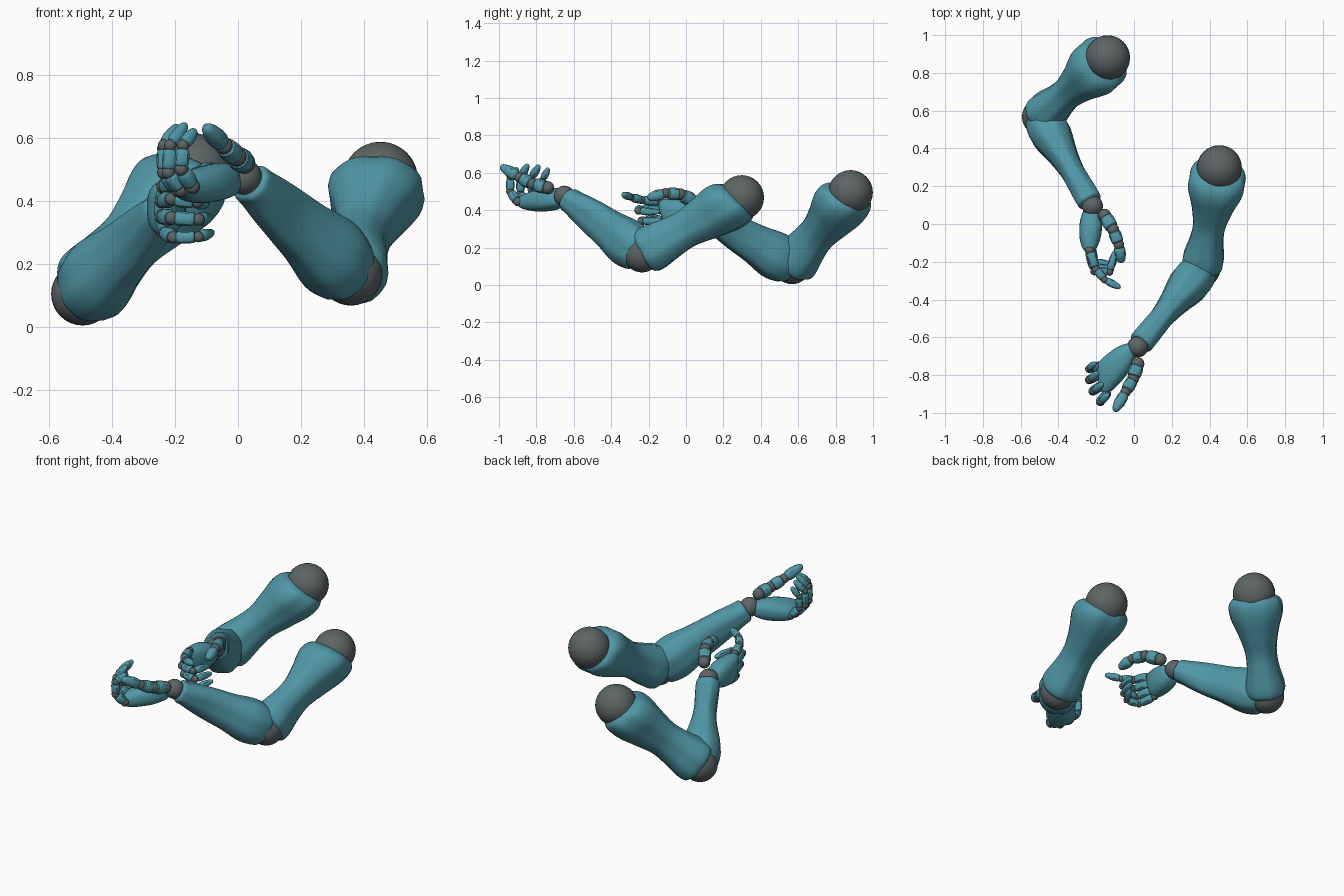
import bpy, bmesh, math
from mathutils import Vector as V

if "Cube" in bpy.data.objects:
    bpy.data.objects.remove(bpy.data.objects["Cube"])


def material(name, col):
    m = bpy.data.materials.new(name)
    m.diffuse_color = (*col, 1)
    m.use_nodes = True
    m.node_tree.nodes["Principled BSDF"].inputs["Base Color"].default_value = m.diffuse_color
    return m


TEAL = material("teal_shell", (0.08, 0.31, 0.38))
DARK = material("dark_joint", (0.11, 0.13, 0.13))


def finish(name, bm, mat, angle=32):
    bmesh.ops.recalc_face_normals(bm, faces=bm.faces)
    me = bpy.data.meshes.new(name)
    bm.to_mesh(me)
    bm.free()
    ob = bpy.data.objects.new(name, me)
    bpy.context.collection.objects.link(ob)
    me.materials.append(mat)
    bpy.ops.object.select_all(action='DESELECT')
    ob.select_set(True)
    bpy.context.view_layer.objects.active = ob
    bpy.ops.object.shade_smooth_by_angle(angle=math.radians(angle))
    return ob


def ball(name, p, r, seg=32):
    bm = bmesh.new()
    bmesh.ops.create_uvsphere(bm, u_segments=seg, v_segments=seg // 2, radius=r)
    bmesh.ops.translate(bm, verts=bm.verts, vec=V(p))
    finish(name, bm, DARK)


def smooth(rows, steps):
    """Catmull-Rom interpolation of section rows."""
    out = []
    for i in range(len(rows) - 1):
        p = [V(rows[max(0, min(len(rows) - 1, i + k))]) for k in (-1, 0, 1, 2)]
        for s in range(steps):
            t = s / steps
            out.append(0.5 * (2 * p[1] + (p[2] - p[0]) * t + (2 * p[0] - 5 * p[1] + 4 * p[2] - p[3]) * t * t
                              + (3 * p[1] - p[0] - 3 * p[2] + p[3]) * t ** 3))
    return out + [V(rows[-1])]


def outline(w, power, panels):
    """Unit section: superellipse, or a softly bulged eight-sided panel shape."""
    if panels:
        step = math.pi / 4
        off = (w + step / 2) % step - step / 2
        flat = math.cos(step / 2) / math.cos(off)
        r = (0.3 + 0.7 * flat) * 1.05
        c, s = math.cos(w), math.sin(w)
        k = (abs(c) ** 2.4 + abs(s) ** 2.4) ** (-1 / 2.4)
        return c * r * k, s * r * k
    c, s = math.cos(w), math.sin(w)
    return math.copysign(abs(c) ** (2 / power), c), math.copysign(abs(s) ** (2 / power), s)


def loft(name, p0, p1, rows, side=None, start_normal=None, steps=4, seg=24, power=2.5, panels=False):
    """Shell along p0-p1; rows are (position, half width, half height)."""
    p0, p1 = V(p0), V(p1)
    axis = (p1 - p0).normalized()
    if side is None:
        side = axis.cross(V((0, 0, 1)))
        if side.length < 0.01:
            side = V((1, 0, 0))
    side = V(side).normalized()
    up = side.cross(axis).normalized()
    bm = bmesh.new()
    rings = []
    for t, a, b in smooth(rows, steps):
        c = p0.lerp(p1, t)
        ring = []
        for k in range(seg):
            x, y = outline(2 * math.pi * (k + 0.5) / seg, power, panels)
            p = c + side * a * x + up * b * y
            if start_normal is not None:   # slanted opening fading along the shell
                fade = max(0, 1 - max(t, 0) / 0.4)
                p += axis * fade * (c - p).dot(start_normal) / axis.dot(start_normal)
            ring.append(bm.verts.new(p))
        rings.append(ring)
    for r0, r1 in zip(rings, rings[1:]):
        for k in range(seg):
            bm.faces.new((r0[k], r0[(k + 1) % seg], r1[(k + 1) % seg], r1[k]))
    bm.faces.new(rings[0])
    bm.faces.new(rings[-1])
    finish(name, bm, TEAL)


UPPER = [(.03, .115, .1), (.06, .137, .12), (.12, .148, .134), (.22, .142, .135), (.38, .11, .118), (.56, .086, .1),
         (.72, .088, .108), (.88, .106, .122), (.96, .105, .118), (.99, .085, .095)]
FORE = [(.01, .08, .085), (.05, .097, .11), (.2, .106, .124), (.42, .078, .104), (.6, .063, .094),
        (.76, .064, .08), (.88, .066, .066), (.94, .064, .062), (.96, .052, .05)]
PALM = [(.12, .035, .035), (.2, .056, .05), (.45, .08, .06), (.75, .088, .056), (.96, .086, .042), (1.04, .07, .027)]


def digit(name, pts, r):
    """Three segments with ball joints and a rounded tip."""
    for i in range(3):
        a, b = V(pts[i]), V(pts[i + 1])
        q = r * (1 - 0.1 * i)
        ball(f"{name}_joint_{i + 1}", a, q * 0.98, 16)
        end = [(.8, q * .95, q * .95), (.86, q * .7, q * .7)]
        if i == 2:
            end = [(.75, q * .85, q * .85), (.93, q * .6, q * .6), (1, q * .2, q * .2)]
        loft(f"{name}_segment_{i + 1}", a, b,
             [(.12, q * .7, q * .7), (.2, q, q), (.5, q * 1.06, q * 1.06)] + end, steps=2, seg=12, power=2.2)


def arm(side, shoulder, elbow, wrist, thumb, fingers):
    # joints
    ball(f"{side}_shoulder_ball", shoulder, .119)
    ball(f"{side}_elbow_ball", elbow, .1)
    ball(f"{side}_wrist_ball", wrist, .056, 24)
    # limb shells
    normal = ((V(shoulder) - V(elbow)).normalized() + V((0, 0, .42))).normalized()
    loft(f"{side}_upper_arm", shoulder, elbow, UPPER, start_normal=normal, seg=32, panels=True)
    loft(f"{side}_forearm", elbow, wrist, FORE, seg=32, panels=True)
    # hand
    mid = sum((V(f[0]) for f in fingers), V()) / 4
    loft(f"{side}_palm", wrist, mid, PALM, side=V(fingers[0][0]) - V(fingers[3][0]))
    for name, pts in zip(("index", "middle", "ring", "little"), fingers):
        digit(f"{side}_{name}_finger", pts, .022 if name == "little" else .025)
    digit(f"{side}_thumb", thumb, .036)


# front arm, palm up with curled fingers
arm("left", (.452, .298, .468), (.358, -.235, .167), (.02, -.65, .475),
    [(.02, -.74, .52), (-.005, -.82, .54), (-.045, -.89, .575), (-.103, -.99, .635)],
    [[(-.145, -.90, .445), (-.18, -.94, .5), (-.175, -.94, .575), (-.135, -.9, .625)],
     [(-.18, -.86, .435), (-.22, -.885, .49), (-.215, -.885, .575), (-.165, -.845, .645)],
     [(-.19, -.8, .435), (-.235, -.825, .49), (-.235, -.825, .575), (-.19, -.785, .64)],
     [(-.19, -.75, .44), (-.235, -.77, .49), (-.24, -.765, .565), (-.205, -.735, .625)]])

# rear arm, thumb up with a half closed fist
arm("right", (-.14, .88, .495), (-.493, .567, .104), (-.22, .095, .38),
    [(-.155, .045, .445), (-.11, -.03, .485), (-.08, -.11, .49), (-.065, -.205, .465)],
    [[(-.235, -.14, .445), (-.2, -.24, .455), (-.155, -.295, .47), (-.072, -.338, .485)],
     [(-.24, -.13, .40), (-.21, -.25, .405), (-.13, -.255, .395), (-.1, -.14, .39)],
     [(-.24, -.12, .35), (-.21, -.23, .345), (-.125, -.24, .34), (-.09, -.13, .345)],
     [(-.235, -.1, .30), (-.205, -.2, .283), (-.125, -.215, .285), (-.08, -.13, .30)]])
